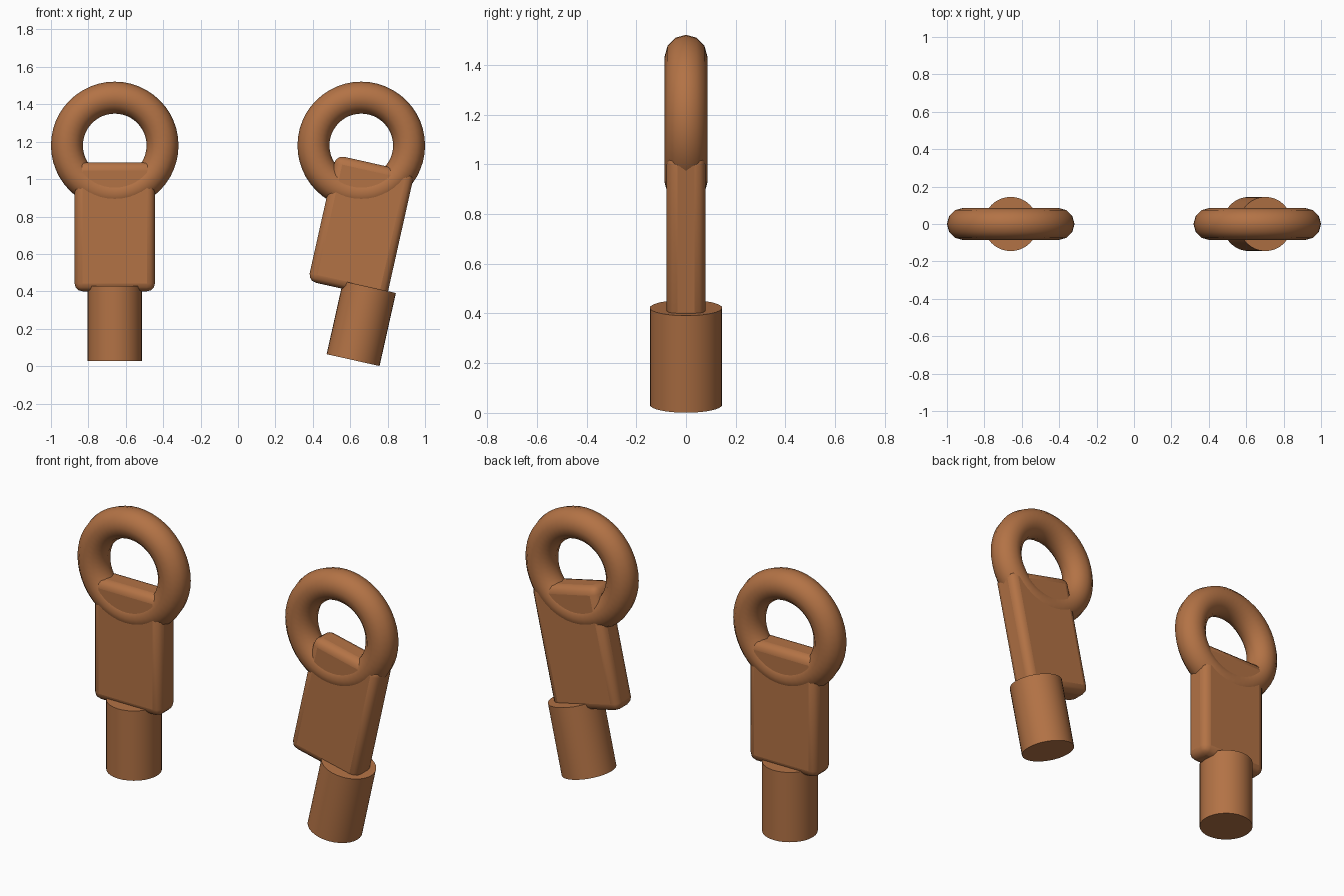
import bpy
import math

if "Cube" in bpy.data.objects:
    bpy.data.objects.remove(bpy.data.objects["Cube"])

copper = bpy.data.materials.new("copper")
copper.diffuse_color = (0.45, 0.17, 0.06, 1)
copper.use_nodes = True
copper.node_tree.nodes["Principled BSDF"].inputs["Base Color"].default_value = copper.diffuse_color


def finish(name, tilt):
    """Name, tilt, colour and smooth the newly added part."""
    ob = bpy.context.object
    ob.name = name
    ob.rotation_euler.y += tilt
    ob.data.materials.append(copper)
    bpy.ops.object.shade_smooth_by_angle(angle=math.radians(40))
    return ob


def build_lug(side, x, tilt):
    # ring eyelet, standing upright in the xz plane
    bpy.ops.mesh.primitive_torus_add(
        major_segments=48, minor_segments=12, major_radius=0.2555,
        minor_radius=0.0855, location=(x, 0, 1.18),
        rotation=(math.pi / 2, 0, 0))
    finish(side + "_ring", 0)

    # flat rounded shank, tilted about its own centre
    bpy.ops.mesh.primitive_cube_add(size=1, location=(x, 0, 0.745))
    ob = bpy.context.object
    ob.scale = (0.43, 0.155, 0.69)
    bpy.ops.object.transform_apply(location=False, rotation=False, scale=True)
    bevel = ob.modifiers.new("rounded_edges", 'BEVEL')
    bevel.width = 0.043
    bevel.segments = 3
    finish(side + "_shank", tilt)

    # round barrel below, tilted about its own centre
    bpy.ops.mesh.primitive_cylinder_add(
        vertices=32, radius=0.145, depth=0.4, location=(x, 0, 0.2275))
    finish(side + "_barrel", tilt)


build_lug("left", -0.659, 0)
build_lug("right", 0.659, 0.22)
